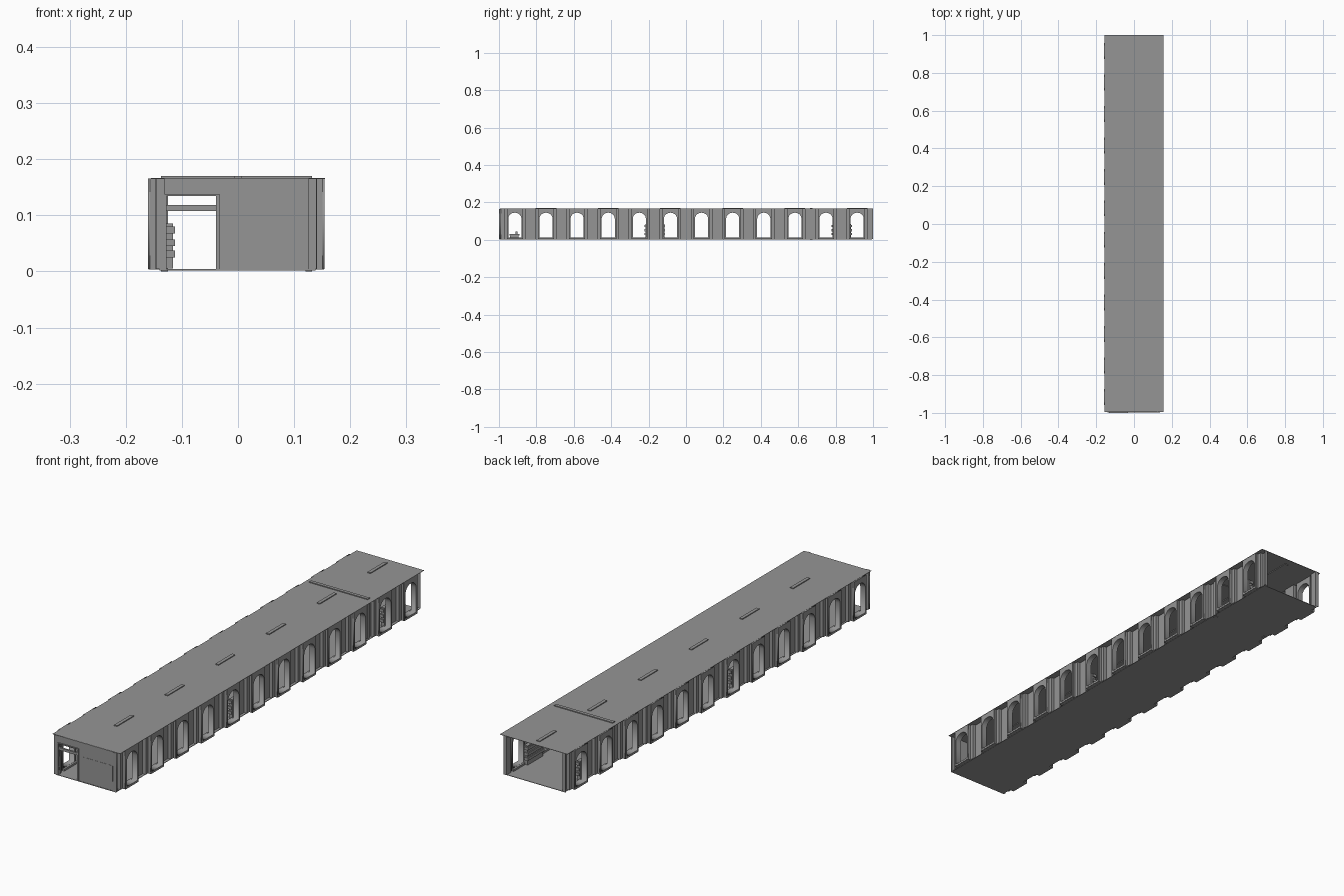
import bpy, bmesh, math
from mathutils import Vector

if "Cube" in bpy.data.objects:
    bpy.data.objects.remove(bpy.data.objects["Cube"])

BAYS = 12
STEP = 1.83 / 11
CENTRES = [-0.915 + STEP * i for i in range(BAYS)]
XC = -0.003          # middle line between the two side walls
Z0, Z1 = 0.004, 0.166
HALF = 0.042         # half width of a window box

GREY = bpy.data.materials.new("dark_grey")
GREY.diffuse_color = (0.3, 0.3, 0.3, 1)
GREY.use_nodes = True
GREY.node_tree.nodes["Principled BSDF"].inputs["Base Color"].default_value = GREY.diffuse_color


def link(name, me):
    if not me.materials:
        me.materials.append(GREY)
    ob = bpy.data.objects.new(name, me)
    bpy.context.collection.objects.link(ob)
    return ob


def finish(name, bm):
    bmesh.ops.recalc_face_normals(bm, faces=bm.faces)
    me = bpy.data.meshes.new(name)
    bm.to_mesh(me)
    bm.free()
    return link(name, me)


def boxes(name, dims):
    """One object made of axis-aligned boxes x0 x1 y0 y1 z0 z1."""
    bm = bmesh.new()
    for x0, x1, y0, y1, z0, z1 in dims:
        for v in bmesh.ops.create_cube(bm, size=1)["verts"]:
            v.co = Vector(((x0 + x1) / 2 + v.co.x * (x1 - x0),
                           (y0 + y1) / 2 + v.co.y * (y1 - y0),
                           (z0 + z1) / 2 + v.co.z * (z1 - z0)))
    return finish(name, bm)


def plate_mesh(outlines, half_depth):
    """Filled flat profile with holes, thickened; lies in local XY."""
    cu = bpy.data.curves.new("profile", "CURVE")
    cu.dimensions = "2D"
    cu.fill_mode = "BOTH"
    cu.extrude = half_depth
    for pts in outlines:
        sp = cu.splines.new("POLY")
        sp.points.add(len(pts) - 1)
        for p, (a, b) in zip(sp.points, pts):
            p.co = (a, b, 0, 1)
        sp.use_cyclic_u = True
    ob = bpy.data.objects.new("profile", cu)
    bpy.context.collection.objects.link(ob)
    dg = bpy.context.evaluated_depsgraph_get()
    me = bpy.data.meshes.new_from_object(ob.evaluated_get(dg))
    bpy.data.objects.remove(ob)
    return me


def arch(hw, bottom, spring, rise, n=12):
    pts = [(-hw, bottom), (hw, bottom)]
    for i in range(n + 1):
        a = math.pi * i / n
        pts.append((hw * math.cos(a), spring + rise * math.sin(a)))
    return pts


# floor and roof slabs
boxes("floor", [(-0.14, 0.138, -0.998, 0.995, 0.002, 0.004)])
boxes("roof", [(-0.155, 0.155, -0.995, 1.0, 0.165, 0.1665)])

# ceiling light strips, one every second bay
boxes("ceiling_lights", [(-0.007, 0.007, y - 0.055, y + 0.055, 0.162, 0.17)
                         for y in CENTRES[1::2]])

# rib around the hall near the far end
boxes("cross_rib", [(-0.137, 0.132, 0.663, 0.677, 0.163, 0.17),
                    (-0.137, -0.125, 0.663, 0.677, 0.0, 0.168),
                    (0.12, 0.132, 0.663, 0.677, 0.0, 0.168)])

# arched window boxes with deep reveals
window = plate_mesh([[(-HALF, Z0), (HALF, Z0), (HALF, Z1), (-HALF, Z1)],
                     arch(0.035, 0.012, 0.113, 0.032)], 0.012)
for v in window.vertices:
    v.co = (v.co.z, v.co.x, v.co.y)

for s, side in ((-1, "left"), (1, "right")):
    def span(a, b):
        return sorted((XC + s * a, XC + s * b))

    for y in CENTRES:
        link(side + "_arched_window", window).location = (XC + s * 0.145, y, 0)

    # folded wall sheet: steps inward to a pilaster between the windows
    for i in range(BAYS + 1):
        lo = CENTRES[i - 1] + HALF if i else -0.998
        hi = CENTRES[i] - HALF if i < BAYS else 0.998
        out, mid, inn = (XC + s * d for d in (0.154, 0.143, 0.129))
        if i:
            plan = [(out, lo), (mid, lo), (mid, lo + 0.015), (inn, lo + 0.015)]
        else:
            plan = [(mid, lo), (inn, lo)]
        if i < BAYS:
            plan += [(inn, hi - 0.015), (mid, hi - 0.015), (mid, hi), (out, hi)]
        else:
            plan += [(inn, hi), (mid, hi)]
        bm = bmesh.new()
        low = [bm.verts.new((x, y, Z0)) for x, y in plan]
        top = [bm.verts.new((x, y, Z1)) for x, y in plan]
        for a in range(len(plan) - 1):
            bm.faces.new((low[a], low[a + 1], top[a + 1], top[a]))
        m = finish(side + "_pilaster", bm).modifiers.new("thickness", "SOLIDIFY")
        m.thickness = 0.002
        m.offset = 0

    # window sills bridging from the floor out to the glass line
    boxes(side + "_sills", [(*span(0.125, 0.1565), y - HALF, y + HALF, 0.003, 0.0115)
                            for y in CENTRES])

    # wall cabinets with shelves, between windows
    for y in (-0.166, 0.832):
        parts = [(*span(0.113, 0.129), y - 0.05, y + 0.05, 0.005, 0.085)]
        for z in (0.025, 0.045, 0.068):
            parts.append((*span(0.109, 0.127), y - 0.055, y + 0.055, z, z + 0.012))
        boxes(side + "_cabinet", parts)

# front wall with doorway
front = plate_mesh([[(-0.145, Z0), (-0.127, Z0), (-0.127, 0.135), (-0.038, 0.135),
                     (-0.038, Z0), (0.14, Z0), (0.14, Z1), (-0.145, Z1)]], 0.003)
for v in front.vertices:
    v.co = (v.co.x, -0.993 + v.co.z, v.co.y)
front.flip_normals()
link("front_wall", front)

# door surround and transom bar
boxes("door_frame", [(-0.133, -0.127, -1.0, -0.985, 0.003, 0.138),
                     (-0.039, -0.033, -1.0, -0.985, 0.003, 0.138),
                     (-0.133, -0.033, -1.0, -0.985, 0.134, 0.138),
                     (-0.127, -0.038, -0.997, -0.989, 0.108, 0.118)])

# flush board on the front wall
boxes("wall_board", [(-0.012, 0.122, -0.9968, -0.988, 0.042, 0.108)])

# small bench behind the front wall
boxes("bench", [(0.05, 0.11, -0.945, -0.89, 0.024, 0.03),
                (0.055, 0.06, -0.94, -0.895, 0.004, 0.024),
                (0.1, 0.105, -0.94, -0.895, 0.004, 0.024),
                (0.075, 0.085, -0.912, -0.902, 0.03, 0.045)])
